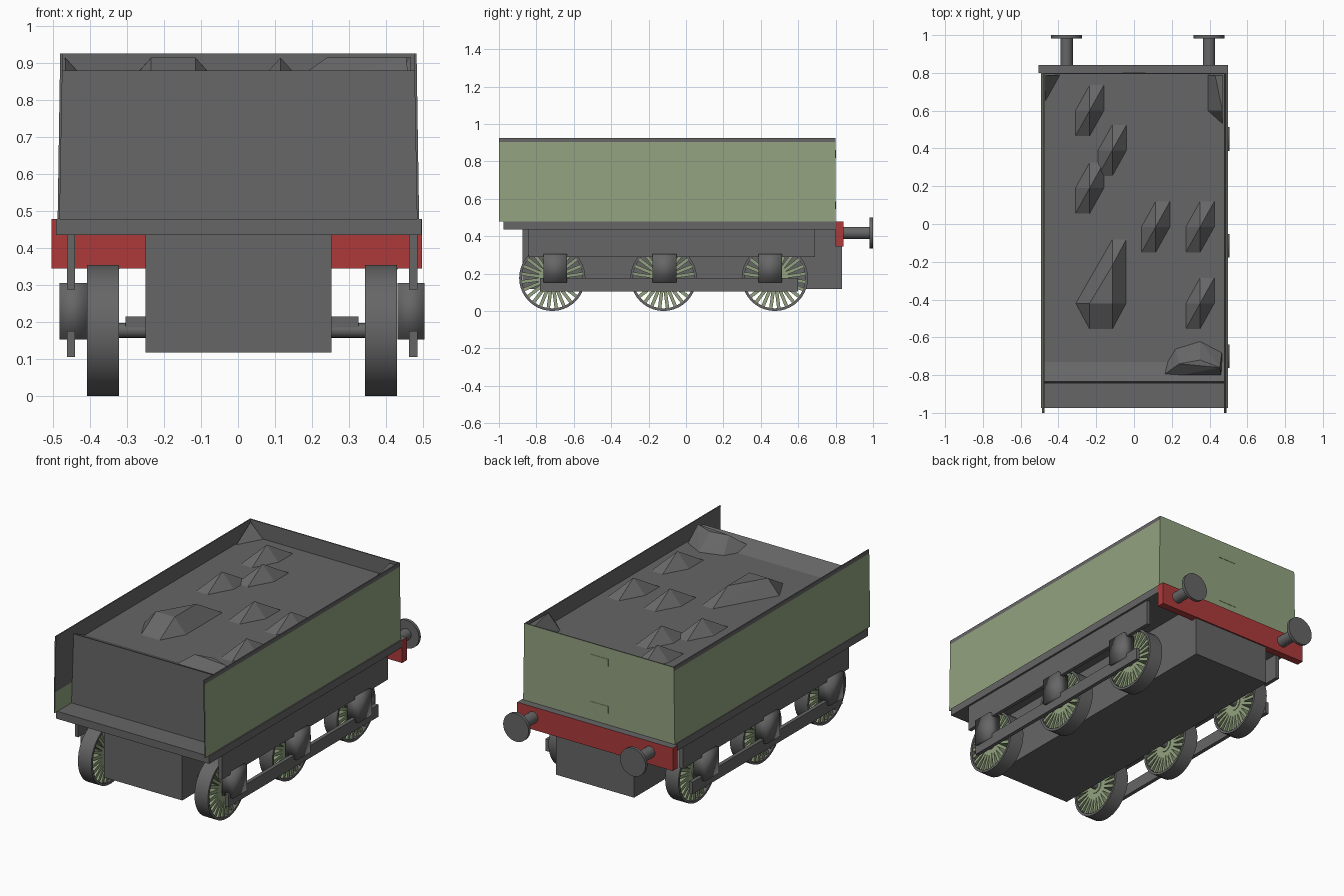
import bpy, bmesh, math
from mathutils import Vector, Matrix

if "Cube" in bpy.data.objects:
    bpy.data.objects.remove(bpy.data.objects["Cube"])


def material(name, rgb):
    m = bpy.data.materials.new(name)
    m.diffuse_color = (*rgb, 1)
    m.use_nodes = True
    m.node_tree.nodes["Principled BSDF"].inputs["Base Color"].default_value = m.diffuse_color
    return m


GRAY = material("dark gray", (0.133, 0.133, 0.133))
GREEN = material("olive green", (0.29, 0.365, 0.213))
RED = material("beam red", (0.42, 0.042, 0.042))


def finish(name, bm, mats, rule=None, smooth=None):
    """Turn a bmesh into an object; rule(face) picks the material slot."""
    bmesh.ops.recalc_face_normals(bm, faces=bm.faces)
    bm.normal_update()
    if rule:
        for f in bm.faces:
            f.material_index = rule(f)
    me = bpy.data.meshes.new(name)
    bm.to_mesh(me)
    bm.free()
    ob = bpy.data.objects.new(name, me)
    bpy.context.collection.objects.link(ob)
    for m in mats:
        me.materials.append(m)
    if smooth:
        bpy.context.view_layer.objects.active = ob
        ob.select_set(True)
        bpy.ops.object.shade_smooth_by_angle(angle=math.radians(smooth))
        ob.select_set(False)
    return ob


def add_box(bm, x, y, z, rot=None):
    c = Vector(((x[0] + x[1]) / 2, (y[0] + y[1]) / 2, (z[0] + z[1]) / 2))
    size = (x[1] - x[0], y[1] - y[0], z[1] - z[0], 1)
    mat = Matrix.Translation(c) @ Matrix.Diagonal(size)
    bmesh.ops.create_cube(bm, size=1, matrix=(rot @ mat) if rot else mat)


def box(name, x, y, z, mats, rule=None, smooth=None):
    bm = bmesh.new()
    add_box(bm, x, y, z)
    return finish(name, bm, mats, rule, smooth)


def add_cyl(bm, centre, r, depth, axis, seg=32):
    rot = Matrix.Rotation(math.pi / 2, 4, 'Y' if axis == 'x' else 'X')
    bmesh.ops.create_cone(bm, cap_ends=True, segments=seg, radius1=r, radius2=r,
                          depth=depth, matrix=Matrix.Translation(centre) @ rot)


def extrude(name, pts, vec, mats, rule=None, move=None):
    bm = bmesh.new()
    f = bm.faces.new([bm.verts.new(p) for p in pts])
    new = bmesh.ops.extrude_face_region(bm, geom=[f], use_keep_orig=True)["geom"]
    bmesh.ops.translate(bm, vec=vec, verts=[v for v in new if isinstance(v, bmesh.types.BMVert)])
    if move:
        for v in bm.verts:
            move(v)
    return finish(name, bm, mats, rule)


# Body side panels: leaning slightly inward, dark rim and dark upper inside
BX = 0.001
for side, s in (("left", -1), ("right", 1)):
    prof = [(0.489, 0.478), (0.4825, 0.903), (0.482, 0.926), (0.475, 0.926), (0.481, 0.6), (0.483, 0.478)]

    def panel_rule(f, s=s):
        z = f.calc_center_median().z
        inward = f.normal.x * s < -0.5
        rim = abs(f.normal.y) < 0.5 and (z > 0.9 or (inward and z > 0.6))
        return int(rim or f.normal.y < -0.5)
    extrude(side + "_side_panel", [(BX + s * x, -1.0, z) for x, z in prof],
            (0, 1.8, 0), [GREEN, GRAY], panel_rule)

# Rear panel: green outside, dark inside and on top
extrude("rear_panel", [(BX - 0.488, 0.793, 0.478), (BX + 0.488, 0.793, 0.478),
                       (BX + 0.481, 0.793, 0.926), (BX - 0.481, 0.793, 0.926)],
        (0, 0.007, 0), [GREEN, GRAY], lambda f: int(f.normal.y < -0.5 or f.normal.z > 0.5))
for name, z in (("upper", 0.84), ("lower", 0.565)):
    box(name + "_rear_step", (-0.06, 0.06), (0.798, 0.802), (z - 0.021, z + 0.021), [GREEN])


# Front bulkhead and coal bed, tapered to fit between the panels
def taper(v):
    v.co.x = BX + math.copysign(0.4845 - 0.0075 * (v.co.z - 0.48) / 0.4, v.co.x)


extrude("bulkhead_and_coal_bed",
        [(-0.48, y, z) for y, z in ((-0.845, 0.478), (-0.835, 0.88), (-0.73, 0.832), (0.794, 0.832), (0.794, 0.478))],
        (0.96, 0, 0), [GRAY], move=taper)


# Coal lumps: low faceted hulls around one or more peaks
def lump(peaks, base, z=0.915):
    bm = bmesh.new()
    for x, y in base:
        bm.verts.new((x, y, 0.83))
    for x, y in peaks:
        bm.verts.new((x, y, z))
    bmesh.ops.convex_hull(bm, input=bm.verts)
    finish("coal_lump", bm, [GRAY])


DX, DY = 0.077, 0.138
for x, y in ((-0.235, 0.6), (-0.115, 0.39), (-0.235, 0.19),
             (0.115, -0.015), (0.35, -0.015), (0.35, -0.42)):
    lump([(x, y)], [(x + a * DX, y + b * DY)
                    for a, b in ((-1, -1), (0, -1), (1, 0), (1, 1), (0, 1), (-1, 0))])
lump([(-0.235, -0.42), (-0.115, -0.42), (-0.115, -0.22)],
     [(-0.31, -0.42), (-0.235, -0.56), (-0.115, -0.56), (-0.04, -0.42), (-0.04, -0.08), (-0.115, -0.08)])
lump([(0.24, -0.74), (0.35, -0.72), (0.455, -0.76)],
     [(0.12, -0.825), (0.465, -0.825), (0.465, -0.68), (0.35, -0.62), (0.22, -0.66)])
lump([(-0.468, 0.785)], [(-0.468, 0.65), (-0.468, 0.79), (-0.39, 0.79)])
lump([(0.468, 0.6), (0.468, 0.785), (0.43, 0.785)],
     [(0.39, 0.79), (0.39, 0.6), (0.468, 0.53), (0.468, 0.79)])

# Footplate, central tank and rear beam (dark on top)
box("footplate", (-0.492, 0.497), (-0.975, 0.8), (0.435, 0.479), [GRAY])
box("central_tank", (-0.25, 0.253), (-0.875, 0.835), (0.118, 0.436), [GRAY])
box("rear_beam", (-0.505, 0.498), (0.8, 0.843), (0.345, 0.478), [RED, GRAY],
    lambda f: int(f.normal.z > 0.5))

# Buffers
for x in (-0.357, 0.397):
    bm = bmesh.new()
    add_cyl(bm, (x, 0.91, 0.417), 0.033, 0.15, 'y')
    add_cyl(bm, (x, 0.991, 0.417), 0.082, 0.018, 'y')
    finish("buffer", bm, [GRAY], smooth=40)

# Running gear
UX, WHEEL_R, SPOKES = 0.011, 0.177, 24
for y, box_y in ((-0.715, -0.70), (-0.12, -0.115), (0.475, 0.45)):
    bm = bmesh.new()
    add_cyl(bm, (UX, y, WHEEL_R), 0.02, 0.74, 'x', 16)
    finish("axle", bm, [GRAY], smooth=40)
    for s in (-1, 1):
        wx = UX + s * 0.376
        # tyre: square section ring
        bm = bmesh.new()
        n = 40
        rings = []
        for dx, r in ((-0.043, 0.177), (0.043, 0.177), (0.043, 0.163), (-0.043, 0.163)):
            rings.append([bm.verts.new((wx + dx, y + r * math.cos(2 * math.pi * i / n),
                                        WHEEL_R + r * math.sin(2 * math.pi * i / n))) for i in range(n)])
        for k in range(4):
            a, b = rings[k], rings[(k + 1) % 4]
            for i in range(n):
                j = (i + 1) % n
                bm.faces.new((a[i], a[j], b[j], b[i]))
        finish("wheel_tyre", bm, [GRAY], smooth=40)
        # spokes and hub
        bm = bmesh.new()
        for i in range(SPOKES):
            rot = Matrix.Translation((wx, y, WHEEL_R)) @ Matrix.Rotation(2 * math.pi * (i + 0.5) / SPOKES, 4, 'X')
            add_box(bm, (-0.036, 0.036), (-0.009, 0.009), (0.03, 0.166), rot)
        add_cyl(bm, (wx, y, WHEEL_R), 0.042, 0.08, 'x', 24)
        finish("wheel_spokes", bm, [GREEN])
        # softly shaded axle box outside the frame
        box("axle_box", sorted((UX + s * 0.42, UX + s * 0.494)), (box_y - 0.063, box_y + 0.063),
            (0.153, 0.305), [GRAY], smooth=120)
        # brake block beside the tank
        box("brake_block", sorted((UX + s * 0.24, UX + s * 0.315)), (y - 0.02, y + 0.02), (0.185, 0.215), [GRAY])

# Outside frame plates: upper frame and lower tie bar
for s in (-1, 1):
    fx = sorted((UX + s * 0.452, UX + s * 0.474))
    box("upper_frame", fx, (-0.842, 0.69), (0.288, 0.436), [GRAY])
    box("lower_tie_bar", fx, (-0.78, 0.6), (0.105, 0.176), [GRAY])
